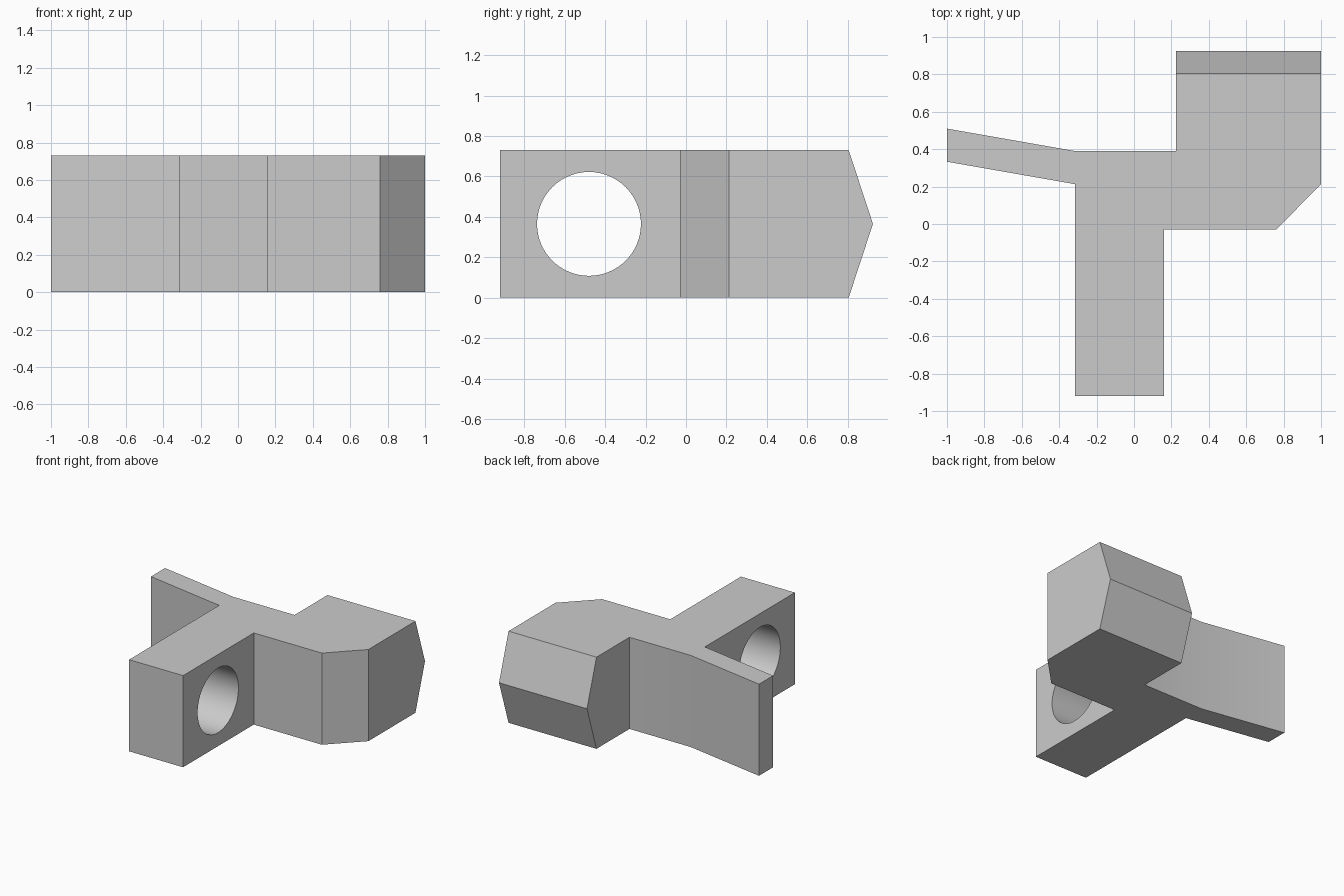
import bpy
import bmesh
from math import radians
from mathutils import Vector

cube = bpy.data.objects.get("Cube")
if cube:
    bpy.data.objects.remove(cube, do_unlink=True)

HEIGHT = 0.73
MID = HEIGHT / 2
BACK, SHOULDER = 0.925, 0.805

grey = bpy.data.materials.new("Light grey")
grey.use_nodes = True
colour = (0.6, 0.6, 0.6, 1)
grey.diffuse_color = colour
grey.node_tree.nodes["Principled BSDF"].inputs["Base Color"].default_value = colour

# Plan outline: front leg, chamfered block, angled side arm
outline = [
    (-0.315, -0.92), (0.16, -0.92), (0.16, -0.03), (0.76, -0.03),
    (1.0, 0.213), (1.0, BACK), (0.225, BACK), (0.225, 0.39),
    (-0.315, 0.39), (-1.0, 0.51), (-1.0, 0.333), (-0.315, 0.213),
]

# Extrude the outline into a solid
bm = bmesh.new()
base = bm.faces.new([bm.verts.new((x, y, 0)) for x, y in outline])
side = bmesh.ops.extrude_face_region(bm, geom=[base])["geom"]
bmesh.ops.translate(bm, vec=(0, 0, HEIGHT),
                    verts=[v for v in side if isinstance(v, bmesh.types.BMVert)])

# Cut the back of the block to a horizontal ridge
for up in (1, -1):
    normal = Vector((0, MID, up * (BACK - SHOULDER)))
    bmesh.ops.bisect_plane(bm, geom=bm.verts[:] + bm.edges[:] + bm.faces[:],
                           plane_co=(0, BACK, MID), plane_no=normal,
                           clear_outer=True, dist=1e-5)
    bmesh.ops.holes_fill(bm, edges=[e for e in bm.edges if e.is_boundary], sides=0)
bmesh.ops.recalc_face_normals(bm, faces=bm.faces[:])

mesh = bpy.data.meshes.new("bracket_body")
bm.to_mesh(mesh)
bm.free()
mesh.materials.append(grey)
body = bpy.data.objects.new("bracket_body", mesh)
bpy.context.collection.objects.link(body)

# Round hole through the front leg
bpy.ops.mesh.primitive_cylinder_add(vertices=64, radius=0.257, depth=1,
                                    location=(-0.08, -0.48, MID),
                                    rotation=(0, radians(90), 0))
cutter = bpy.context.object
cutter.name = "hole_cutter"
cutter.hide_render = True
cutter.data.materials.append(grey)

bpy.ops.object.select_all(action="DESELECT")
body.select_set(True)
bpy.context.view_layer.objects.active = body
hole = body.modifiers.new("leg_hole", "BOOLEAN")
hole.operation = "DIFFERENCE"
hole.solver = "EXACT"
hole.object = cutter
bpy.ops.object.modifier_apply(modifier=hole.name)
bpy.data.objects.remove(cutter, do_unlink=True)

bpy.ops.object.shade_smooth_by_angle(angle=radians(30))
